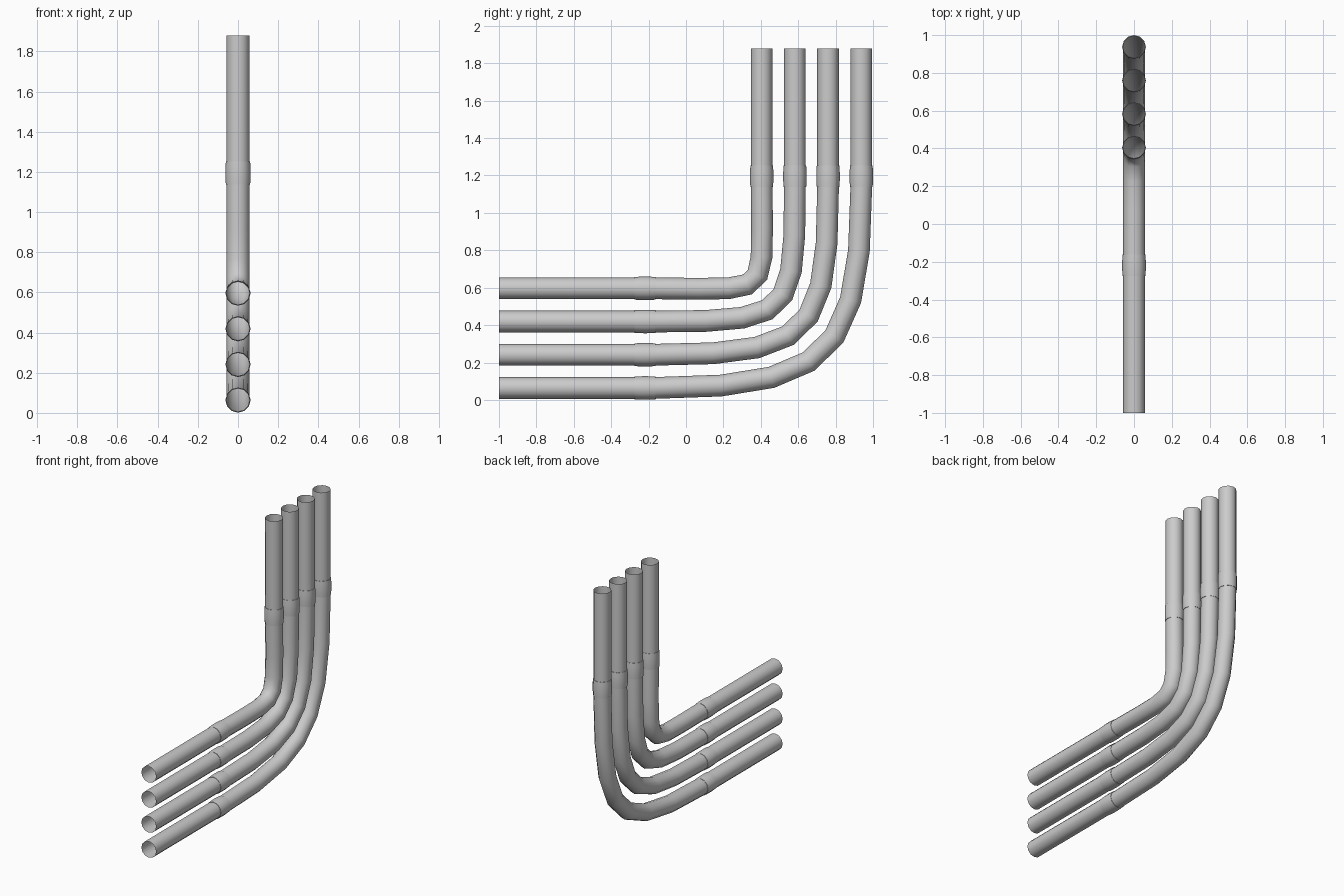
import bpy, bmesh, math
from mathutils import Vector

if "Cube" in bpy.data.objects:
    bpy.data.objects.remove(bpy.data.objects["Cube"])

SIDES = 12
R = 0.058            # pipe radius
X = Vector((1, 0, 0))


def sweep(name, pts, radii, tangents):
    """Open tube in the YZ plane: one ring of vertices per path point."""
    bm = bmesh.new()
    rings = []
    for (y, z), r, (ty, tz) in zip(pts, radii, tangents):
        n = X.cross(Vector((0, ty, tz)).normalized())
        c = Vector((0, y, z))
        rings.append([bm.verts.new(c + r * (math.cos(a) * X + math.sin(a) * n))
                      for a in (2 * math.pi * k / SIDES for k in range(SIDES))])
    for a, b in zip(rings, rings[1:]):
        for k in range(SIDES):
            j = (k + 1) % SIDES
            bm.faces.new((a[k], a[j], b[j], b[k]))
    me = bpy.data.meshes.new(name)
    bm.to_mesh(me)
    bm.free()
    ob = bpy.data.objects.new(name, me)
    bpy.context.collection.objects.link(ob)
    bpy.context.view_layer.objects.active = ob
    ob.select_set(True)
    bpy.ops.object.shade_smooth_by_angle(angle=math.radians(50))
    ob.select_set(False)


def straight(name, p, q):
    d = (q[0] - p[0], q[1] - p[1])
    sweep(name, [p, q], [R, R], [d, d])


def collar(name, c, d):
    # stepped band, slightly bulged in the middle
    prof = [(-.057, R - .001), (-.057, .0605), (-.03, .0622), (0, .0628),
            (.03, .0622), (.057, .0605), (.057, R - .001)]
    sweep(name, [(c[0] + d[0] * s, c[1] + d[1] * s) for s, _ in prof],
          [r for _, r in prof], [d] * len(prof))


def bend(name, p0, p1, p2, p3, n=7):
    P = [Vector(p) for p in (p0, p1, p2, p3)]
    pts, tan = [], []
    for i in range(n + 1):
        t = i / n
        u = 1 - t
        pts.append(u**3 * P[0] + 3*u*u*t * P[1] + 3*u*t*t * P[2] + t**3 * P[3])
        tan.append(u*u * (P[1]-P[0]) + 2*u*t * (P[2]-P[1]) + t*t * (P[3]-P[2]))
    sweep(name, pts, [R] * (n + 1), tan)


# four nested pipes, outermost first
for i, d in enumerate((0.18, 0.10, 0.02, -0.07)):
    y = 0.9372 - 0.1775 * i      # riser position
    z = 0.0640 + 0.1775 * i      # horizontal run height
    s = f"_{i + 1}"
    straight("horizontal_pipe" + s, (-1, z), (-0.2, z))
    collar("horizontal_collar" + s, (-0.219, z), (1, 0))
    bend("pipe_bend" + s, (-0.165, z), (y - d, z), (y, z + d), (y, 1.138))
    straight("upright_pipe" + s, (y, 1.17), (y, 1.88))
    collar("upright_collar" + s, (y, 1.195), (0, 1))
